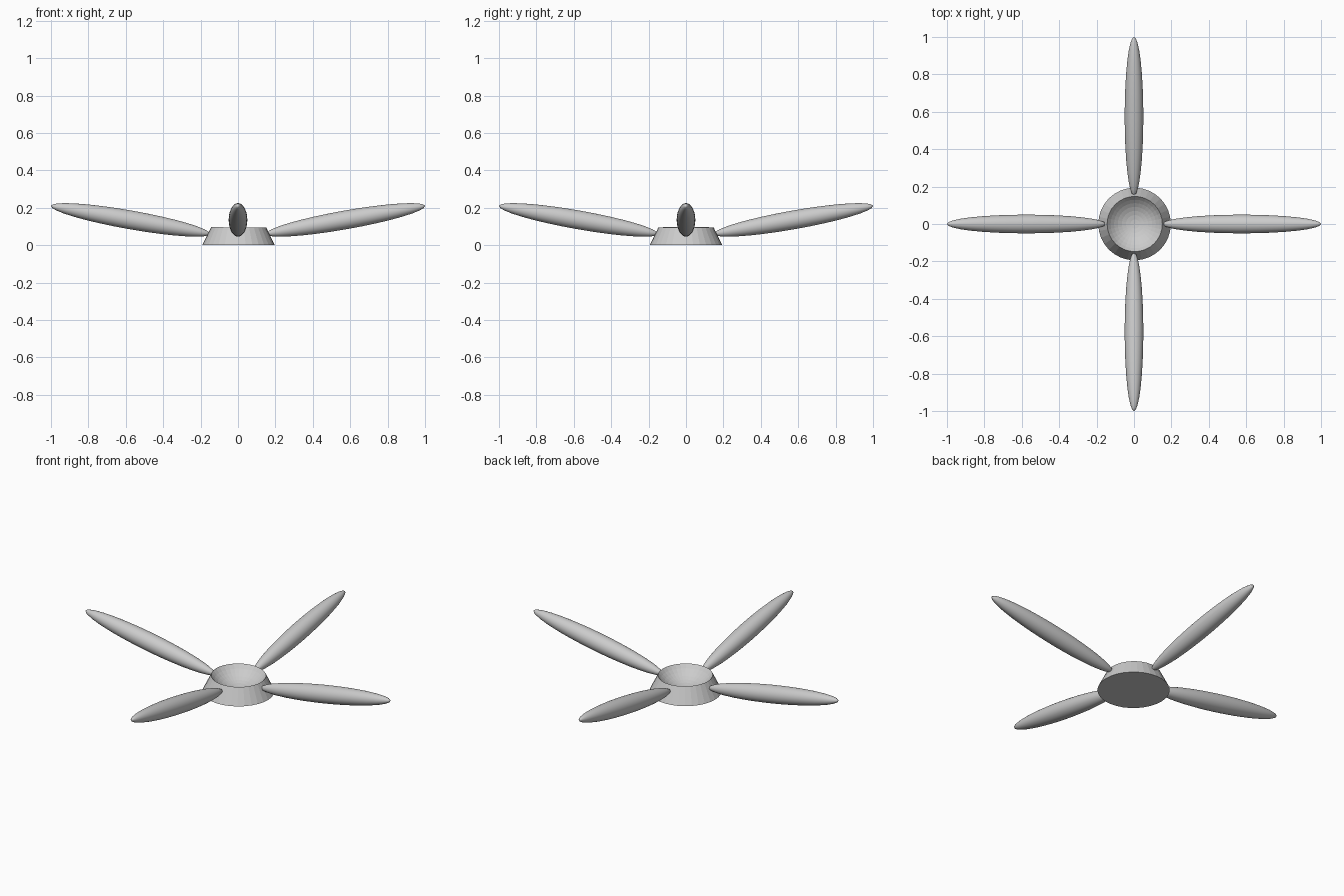
import bpy
from math import radians, cos, sin, pi

if "Cube" in bpy.data.objects:
    bpy.data.objects.remove(bpy.data.objects["Cube"])

# Hub: flat-faced truncated cone
bpy.ops.mesh.primitive_cone_add(vertices=32, radius1=0.194, radius2=0.145,
                                depth=0.1, location=(0.003, 0, 0.05))
hub = bpy.context.object
hub.name = "hub"

# Round bowl cut into the top of the hub
bpy.ops.mesh.primitive_uv_sphere_add(segments=32, ring_count=24, radius=0.1835,
                                     location=(0.005, 0, 0.2035))
cutter = bpy.context.object
cutter.name = "bowl_cutter"
cutter.hide_render = True
cutter.display_type = 'WIRE'
cut = hub.modifiers.new("bowl", 'BOOLEAN')
cut.operation = 'DIFFERENCE'
cut.solver = 'EXACT'
cut.object = cutter

# Four slim ellipsoid blades, tilted upward
CENTRE, HEIGHT = 0.575, 0.135
for i in range(4):
    a = i * pi / 2
    bpy.ops.mesh.primitive_uv_sphere_add(
        segments=32, ring_count=16, radius=1,
        location=(CENTRE * cos(a), CENTRE * sin(a), HEIGHT),
        rotation=(0, radians(-10), a))
    blade = bpy.context.object
    blade.name = f"blade_{i + 1}"
    blade.scale = (0.4315, 0.05, 0.05)
    bpy.ops.object.shade_smooth()
